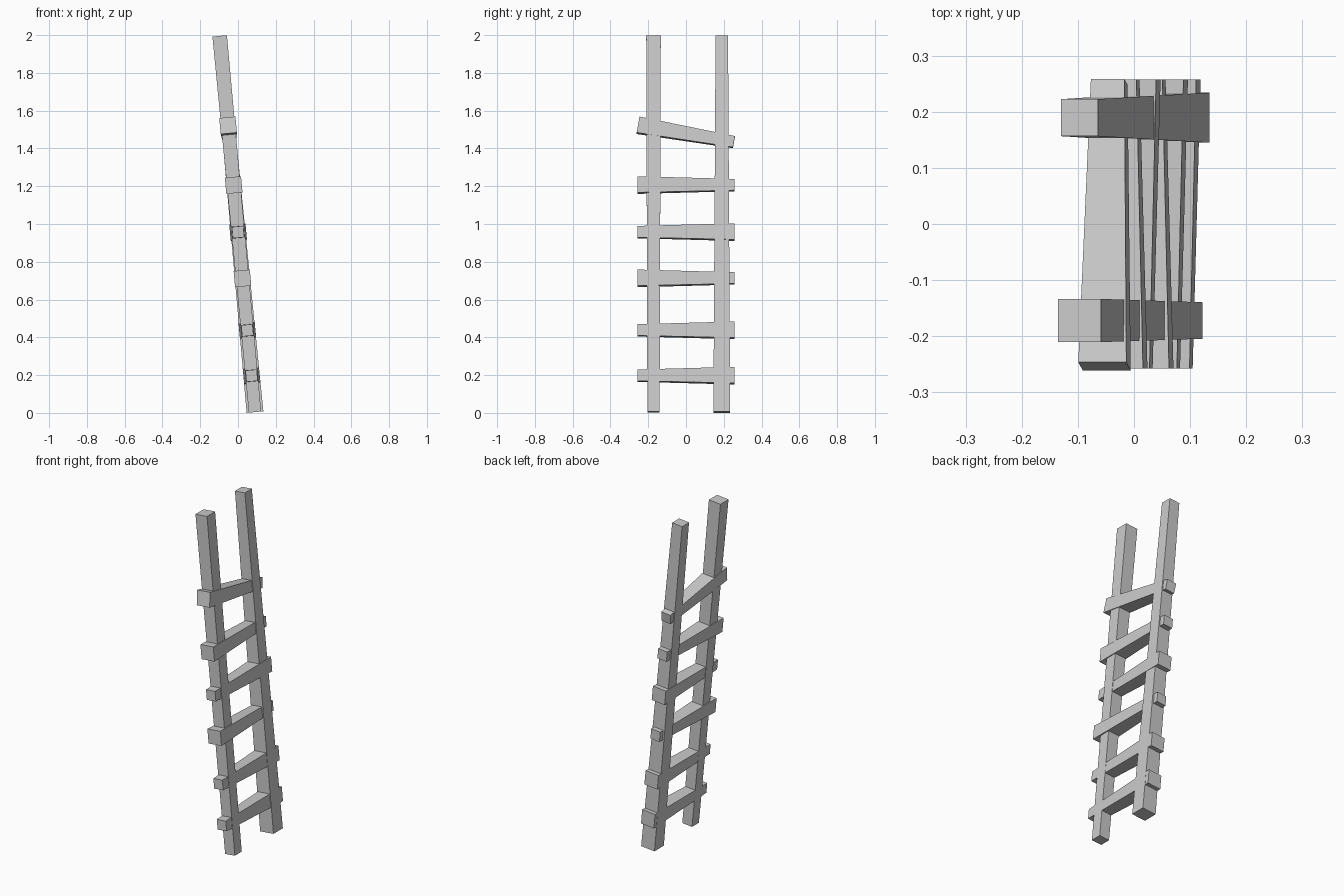
import bpy, bmesh, math
from mathutils import Matrix

if "Cube" in bpy.data.objects:
    bpy.data.objects.remove(bpy.data.objects["Cube"])

# Leaning plane of the whole ladder: local x = thickness, y = width, z = up the rails
LEAN = math.atan2(0.187, 1.992)
LADDER = Matrix.Translation((-0.0035, 0, 1.0)) @ Matrix.Rotation(-LEAN, 4, 'Y')


def tapered_beam(name, length, start, end, placement):
    """Square beam along local z, tapering from start width to end width."""
    bm = bmesh.new()
    bmesh.ops.create_cube(bm, size=1)
    for v in bm.verts:
        w = end if v.co.z > 0 else start
        v.co.x *= w
        v.co.y *= w
        v.co.z *= length
    mesh = bpy.data.meshes.new(name)
    bm.to_mesh(mesh)
    bm.free()
    obj = bpy.data.objects.new(name, mesh)
    bpy.context.collection.objects.link(obj)
    obj.matrix_world = LADDER @ placement
    return obj


# Side rails, tapering in opposite directions
rail_len = 2.0
tapered_beam("left_rail", rail_len, 0.065, 0.077, Matrix.Translation((0, -0.172, 0)))
tapered_beam("right_rail", rail_len, 0.089, 0.066, Matrix.Translation((0, 0.1895, 0)))

# Rungs: (height, width at -y end, width at +y end, slant in degrees)
THIN, THICK = 0.06, 0.086
rungs = [
    (0.197, THIN, THICK, 0),
    (0.437, THIN, THICK, 0),
    (0.712, THICK, THIN, 0),
    (0.957, THIN, THICK, 0),
    (1.206, THICK, THIN, 0),
    (1.478, THICK, THIN, 10),
]
for i, (z, start, end, slant) in enumerate(rungs, 1):
    # lay the beam along y, tilted within the ladder plane
    place = (Matrix.Translation((0, 0, (z - 1.0) / math.cos(LEAN)))
             @ Matrix.Rotation(math.radians(-90 - slant), 4, 'X'))
    tapered_beam(f"rung_{i}", 0.515, start, end, place)
